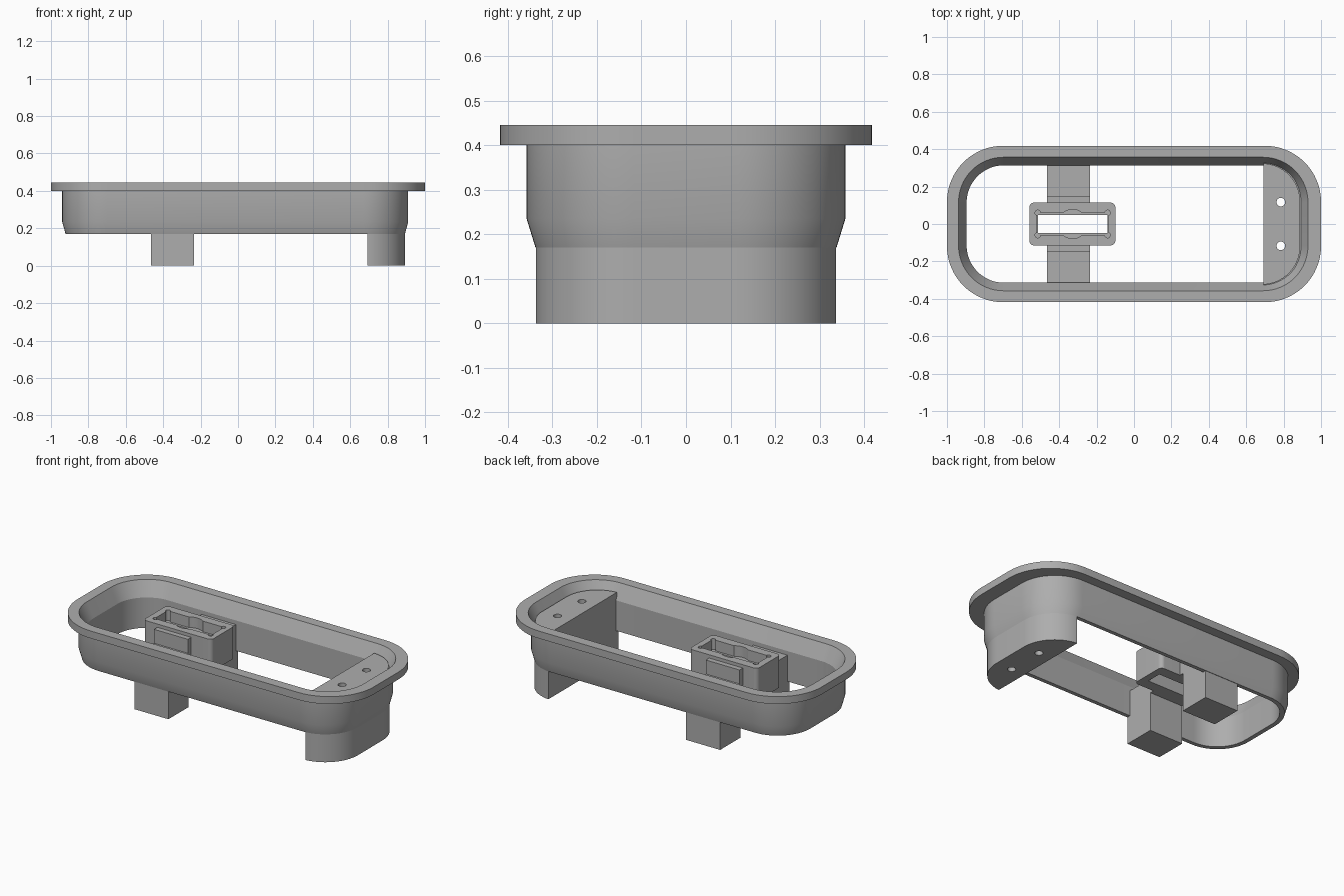
import bpy, bmesh, math
from mathutils import Vector

cube = bpy.data.objects.get("Cube")
if cube:
    bpy.data.objects.remove(cube, do_unlink=True)

grey = bpy.data.materials.new("plain_grey")
grey.use_nodes = True
GREY = (0.42, 0.42, 0.42, 1)
grey.diffuse_color = GREY
grey.node_tree.nodes["Principled BSDF"].inputs["Base Color"].default_value = GREY


def ring(bm, z, x0, x1, hy, r, steps=16):
    """Rounded rectangle of vertices at height z."""
    verts = []
    corners = [(x1 - r, hy - r), (x0 + r, hy - r), (x0 + r, r - hy), (x1 - r, r - hy)]
    for i, (cx, cy) in enumerate(corners):
        for k in range(steps + 1):
            a = math.pi / 2 * (i + k / steps)
            verts.append(bm.verts.new((cx + r * math.cos(a), cy + r * math.sin(a), z)))
    return verts


def finish(name, bm):
    bmesh.ops.recalc_face_normals(bm, faces=bm.faces)
    mesh = bpy.data.meshes.new(name)
    bm.to_mesh(mesh)
    bm.free()
    mesh.materials.append(grey)
    ob = bpy.data.objects.new(name, mesh)
    bpy.context.collection.objects.link(ob)
    return ob


def loft(name, sections, closed=False, cut_x=None):
    """Skin rounded rectangles; closed loops back, otherwise caps the ends."""
    bm = bmesh.new()
    rings = [ring(bm, *s) for s in sections]
    pairs = list(zip(rings, rings[1:]))
    if closed:
        pairs.append((rings[-1], rings[0]))
    else:
        bm.faces.new(rings[0])
        bm.faces.new(rings[-1])
    for a, b in pairs:
        for i in range(len(a)):
            j = (i + 1) % len(a)
            bm.faces.new((a[i], a[j], b[j], b[i]))
    if cut_x is not None:
        geom = bm.verts[:] + bm.edges[:] + bm.faces[:]
        cut = bmesh.ops.bisect_plane(bm, geom=geom, plane_co=(cut_x, 0, 0),
                                     plane_no=(1, 0, 0), clear_inner=True)
        edges = [e for e in cut["geom_cut"] if isinstance(e, bmesh.types.BMEdge)]
        bmesh.ops.contextual_create(bm, geom=edges)
    return finish(name, bm)


def box(name, x0, x1, y0, y1, z0, z1):
    bm = bmesh.new()
    bmesh.ops.create_cube(bm, size=1)
    for v in bm.verts:
        v.co = Vector(((x0 + x1) / 2 + v.co.x * (x1 - x0),
                       (y0 + y1) / 2 + v.co.y * (y1 - y0),
                       (z0 + z1) / 2 + v.co.z * (z1 - z0)))
    return finish(name, bm)


def rod(name, x, y, r, z0, z1):
    bm = bmesh.new()
    bmesh.ops.create_cone(bm, cap_ends=True, segments=32, radius1=r, radius2=r, depth=z1 - z0)
    bmesh.ops.translate(bm, verts=bm.verts, vec=(x, y, (z0 + z1) / 2))
    return finish(name, bm)


def select(ob):
    bpy.ops.object.select_all(action='DESELECT')
    ob.select_set(True)
    bpy.context.view_layer.objects.active = ob


def carve(ob, cutters):
    """Subtract each cutter, then discard it."""
    for c in cutters:
        c.hide_render = True
        mod = ob.modifiers.new("carve", 'BOOLEAN')
        mod.operation = 'DIFFERENCE'
        mod.solver = 'EXACT'
        mod.object = c
        select(ob)
        bpy.ops.object.modifier_apply(modifier=mod.name)
        bpy.data.objects.remove(c, do_unlink=True)


# Flanged tray wall: outer skin upward, rim, sloped lip, inner skin
wall = loft("flanged_wall", [
    (0.17, -0.922, 0.893, 0.338, 0.22),
    (0.235, -0.94, 0.91, 0.358, 0.24),
    (0.40, -0.94, 0.91, 0.358, 0.24),
    (0.40, -1.0, 1.0, 0.418, 0.30),
    (0.445, -1.0, 1.0, 0.418, 0.30),
    (0.445, -0.938, 0.93, 0.357, 0.24),
    (0.355, -0.895, 0.885, 0.314, 0.20),
    (0.17, -0.895, 0.885, 0.314, 0.20)], closed=True)

# Solid end block with stepped top and two vertical holes
end_block = loft("end_block", [
    (0.0, -0.9, 0.893, 0.338, 0.22),
    (0.38, -0.9, 0.893, 0.338, 0.22),
    (0.38, -0.9, 0.888, 0.324, 0.205),
    (0.40, -0.9, 0.888, 0.324, 0.205)], cut_x=0.693)
carve(end_block, [rod("hole_cutter", 0.785, s * 0.117, 0.023, -0.1, 0.6) for s in (-1, 1)])

# Socket housing with a stepped through slot and relieved corners
CX = -0.328
housing = loft("socket_housing", [(z, -0.56, -0.10, 0.114, 0.025) for z in (0.24, 0.435)])
cutters = [box("slot_cutter", CX - 0.185, CX + 0.185, -0.047, 0.047, 0.1, 0.6),
           box("pocket_cutter", CX - 0.19, CX + 0.19, -0.062, 0.062, 0.37, 0.6)]
for s in (-1, 1):
    cutters.append(rod("bulge_cutter", CX, s * 0.0, 0.078, 0.37, 0.6 + s * 0.01))
    for t in (-1, 1):
        cutters.append(rod("corner_cutter", CX + t * 0.187, s * 0.06, 0.014, 0.37, 0.6))
carve(housing, cutters)

# Support legs and the housing flanges above them
legs = []
for side, s in (("front", -1), ("back", 1)):
    y = sorted((s * 0.14, s * 0.335))
    legs.append(box(side + "_leg", -0.465, -0.235, y[0], y[1], 0.0, 0.33))
    y = sorted((s * 0.105, s * 0.146))
    legs.append(box(side + "_flange", -0.464, -0.236, y[0], y[1], 0.24, 0.415))

for ob in [wall, end_block, housing] + legs:
    select(ob)
    bpy.ops.object.shade_smooth_by_angle(angle=math.radians(25))
